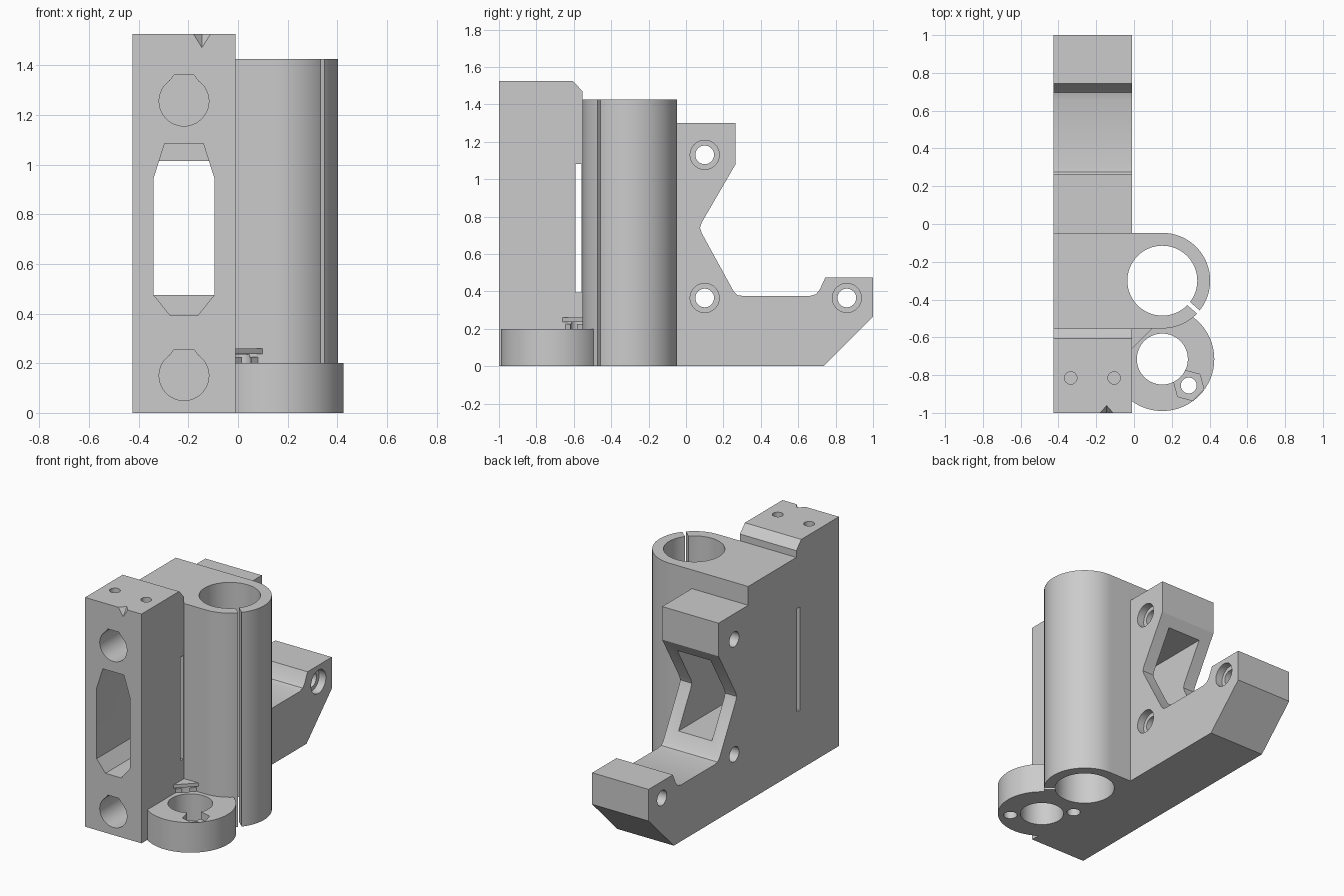
import bpy, bmesh, math
from mathutils import Vector

if "Cube" in bpy.data.objects:
    bpy.data.objects.remove(bpy.data.objects["Cube"])

gray = bpy.data.materials.new("plain gray plastic")
gray.use_nodes = True
COLOR = (0.6, 0.6, 0.6, 1)
gray.diffuse_color = COLOR
gray.node_tree.nodes["Principled BSDF"].inputs["Base Color"].default_value = COLOR

PLACE = {"x": lambda a, b, t: (t, a, b),
         "y": lambda a, b, t: (a, t, b),
         "z": lambda a, b, t: (a, b, t)}


def prism(name, points, axis, low, high):
    """Extrude a flat outline along an axis."""
    bm = bmesh.new()
    face = bm.faces.new([bm.verts.new(PLACE[axis](a, b, low)) for a, b in points])
    shift = Vector(PLACE[axis](0, 0, high - low))
    top = bmesh.ops.extrude_face_region(bm, geom=[face])["geom"]
    bmesh.ops.translate(bm, vec=shift, verts=[v for v in top if isinstance(v, bmesh.types.BMVert)])
    bmesh.ops.recalc_face_normals(bm, faces=bm.faces)
    mesh = bpy.data.meshes.new(name)
    bm.to_mesh(mesh)
    bm.free()
    obj = bpy.data.objects.new(name, mesh)
    bpy.context.collection.objects.link(obj)
    mesh.materials.append(gray)
    return obj


def arc(cx, cy, r, start=0, end=360, n=64):
    count = n if end - start >= 360 else n + 1
    angles = [math.radians(start + (end - start) * i / n) for i in range(count)]
    return [(cx + r * math.cos(t), cy + r * math.sin(t)) for t in angles]


def box(a0, a1, b0, b1):
    return [(a0, b0), (a1, b0), (a1, b1), (a0, b1)]


def cut(target, *prism_args):
    """Subtract a prism from a part."""
    cutter = prism("cutter", *prism_args)
    subtract(target, cutter)


def subtract(target, cutter):
    cutter.hide_render = True
    mod = target.modifiers.new("cut", "BOOLEAN")
    mod.operation, mod.solver, mod.object = "DIFFERENCE", "EXACT", cutter
    bpy.context.view_layer.objects.active = target
    bpy.ops.object.modifier_apply(modifier=mod.name)
    bpy.data.objects.remove(cutter)


LEFT, SIDE, MID = -0.425, -0.01, -0.2175
ROD = (0.15, -0.30)
RING = (0.15, -0.715)

# Main bracket plate, side profile
profile = [(-1, 0), (0.735, 0), (1, 0.265), (1, 0.475), (0.745, 0.475), (0.715, 0.41),
           (0.695, 0.385), (0.66, 0.375), (0.31, 0.375), (0.275, 0.38), (0.255, 0.4),
           (0.085, 0.71), (0.075, 0.74), (0.085, 0.77), (0.265, 1.08), (0.265, 1.3),
           (-0.047, 1.3), (-0.047, 1.425), (-0.553, 1.425), (-0.553, 1.47),
           (-0.605, 1.525), (-1, 1.525)]
body = prism("bracket_body", profile, "x", LEFT, SIDE)

# Window: tapered front mouth, then a square passage to the back
mouth = [(-0.295, 1.085), (-0.14, 1.085), (-0.095, 0.945), (-0.095, 0.475),
         (-0.16, 0.395), (-0.275, 0.395), (-0.34, 0.475), (-0.34, 0.945)]
cut(body, mouth, "y", -1.1, -0.565)
cut(body, box(-0.34, -0.095, 0.475, 1.015), "y", -0.7, 0.5)
cut(body, box(-0.59, -0.56, 0.393, 1.082), "x", -0.5, 0.0)

# Front rod sockets with a flat teardrop top
for z in (0.15, 1.255):
    socket = arc(MID, z, 0.1, 125, 415, 40)
    socket += [(MID + 0.04, z + 0.105), (MID - 0.04, z + 0.105)]
    cut(body, socket, "y", -1.1, -0.6)

# Cross bolt holes with counterbores on the tube side
for y, z in ((0.1, 1.13), (0.1, 0.365), (0.86, 0.365)):
    cut(body, arc(y, z, 0.05, n=32), "x", -0.5, 0.1)
    cut(body, arc(y, z, 0.078, n=32), "x", SIDE - 0.05, 0.1)

# Screw holes in the top and a pointed alignment nick
for x in (-0.335, -0.105):
    cut(body, arc(x, -0.815, 0.033, n=24), "z", 1.33, 1.6)
nick = prism("nick", [(-0.18, -1), (-0.11, -1), (-0.145, -0.96)], "z", 1.47, 1.525)
for v in nick.data.vertices:
    if v.co.z < 1.5:
        v.co.x, v.co.y = -0.145, -1.0 + (v.co.y + 1) * 0.01
    else:
        v.co.z += 0.0005
    v.co.y -= 0.0005
subtract(body, nick)

# Tall clamp tube blended into the plate
tube_outline = arc(*ROD, 0.253, -90, 90, 64) + [(SIDE, -0.047), (SIDE, -0.553)]
tube = prism("clamp_tube", tube_outline, "z", 0, 1.425)
angle = math.radians(-41)
out, across = Vector((math.cos(angle), math.sin(angle))), Vector((-math.sin(angle), math.cos(angle)))
slit = [tuple(Vector(ROD) + out * d + across * w)
        for d, w in ((0.1, -0.011), (0.35, -0.011), (0.35, 0.011), (0.1, 0.011))]
cut(tube, slit, "z", -0.1, 1.6)

# Low nut holder ring beside the tube
ring = prism("nut_ring", arc(*RING, 0.275, n=96), "z", 0, 0.2)
cut(ring, tube_outline, "z", -0.1, 0.4)
cut(ring, box(-0.3, SIDE, -1.1, -0.4), "z", -0.1, 0.4)
cut(ring, arc(*RING, 0.135), "z", -0.1, 0.4)
cut(ring, arc(0.29, -0.855, 0.042, n=32), "z", -0.1, 0.4)
cut(ring, arc(0.29, -0.855, 0.083, 45, 405, 6), "z", 0.15, 0.4)

# Corner gussets above the ring
gussets = []
for name, size, low, high in (("gusset_lower", 0.09, 0.2, 0.225),
                              ("gusset_upper", 0.108, 0.237, 0.26)):
    corner = [(SIDE, -0.553), (SIDE, -0.553 - size), (SIDE + size, -0.553)]
    gussets.append(prism(name, corner, "z", low, high))

# Bores shared by neighbouring parts
for part in (body, tube, ring):
    cut(part, arc(*ROD, 0.185, n=96), "z", -0.1, 1.45)
for part in (body, ring, tube, gussets[0]):
    cut(part, arc(0.01, -0.575, 0.042, n=32), "z", -0.1, 0.236)

# Smooth round walls, crisp edges
for part in (body, tube, ring, *gussets):
    bpy.ops.object.select_all(action="DESELECT")
    part.select_set(True)
    bpy.context.view_layer.objects.active = part
    bpy.ops.object.shade_smooth_by_angle(angle=math.radians(30))
